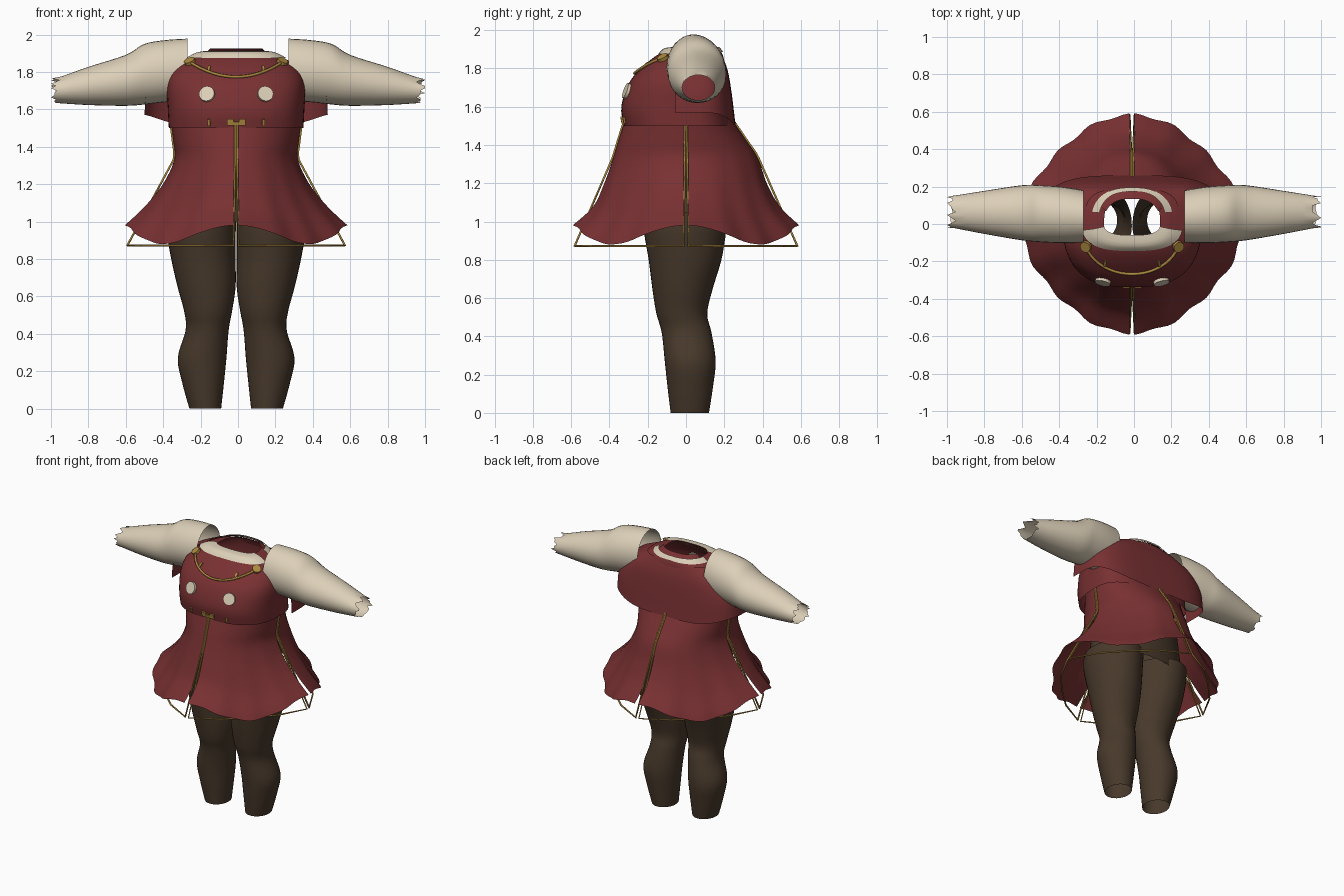
import bpy, bmesh, math, random
from math import sin, cos, pi, radians
from mathutils import Vector
from mathutils.bvhtree import BVHTree

random.seed(4)
cube = bpy.data.objects.get("Cube")
if cube:
    bpy.data.objects.remove(cube, do_unlink=True)

MID = -0.01  # body centre line


def material(name, rgb):
    m = bpy.data.materials.new(name)
    m.use_nodes = True
    m.diffuse_color = (*rgb, 1)
    m.node_tree.nodes["Principled BSDF"].inputs["Base Color"].default_value = (*rgb, 1)
    return m


RED = material("dark red cloth", (0.19, 0.03, 0.032))
CREAM = material("cream cloth", (0.72, 0.63, 0.48))
BROWN = material("brown tights", (0.065, 0.041, 0.024))
GOLD = material("gold trim", (0.42, 0.25, 0.05))


def spline(keys, u):
    """Catmull-Rom blend of key tuples, u from 0 to 1."""
    s = u * (len(keys) - 1)
    i = min(int(s), len(keys) - 2)
    f = s - i
    p = [keys[max(0, min(len(keys) - 1, i + k))] for k in (-1, 0, 1, 2)]
    return [b + 0.5 * f * (c - a + f * (2 * a - 5 * b + 4 * c - d + f * (3 * (b - c) + d - a)))
            for a, b, c, d in zip(*p)]


def loft(name, point, mat, rows=20, cols=48, start=0, end=2 * pi):
    """Sheet swept from point(u, angle); closed when the angle runs full circle."""
    closed = end - start > 6.28
    n = cols if closed else cols + 1
    bm = bmesh.new()
    grid = [[bm.verts.new(point(r / rows, start + (end - start) * c / cols)) for c in range(n)]
            for r in range(rows + 1)]
    for a, b in zip(grid, grid[1:]):
        for c in range(cols):
            d = (c + 1) % n
            bm.faces.new((a[c], a[d], b[d], b[c])).smooth = True
    bmesh.ops.recalc_face_normals(bm, faces=bm.faces)
    mesh = bpy.data.meshes.new(name)
    bm.to_mesh(mesh)
    bm.free()
    mesh.materials.append(mat)
    ob = bpy.data.objects.new(name, mesh)
    bpy.context.collection.objects.link(ob)
    return ob


def body_ring(keys, boxy=1.0):
    """Rings given as height, half width, front depth, back depth."""
    def point(u, t):
        z, w, front, back = spline(keys, u)
        x, y = cos(t), sin(t)
        x = math.copysign(abs(x) ** boxy, x)
        y = math.copysign(abs(y) ** boxy, y)
        return Vector((MID + w * x, y * (back if y > 0 else front), z))
    return point


def wire(name, pts, radius, mat=GOLD):
    cu = bpy.data.curves.new(name, "CURVE")
    cu.dimensions = "3D"
    cu.bevel_depth = radius
    cu.bevel_resolution = 1
    cu.use_fill_caps = True
    sp = cu.splines.new("POLY")
    sp.points.add(len(pts) - 1)
    for p, co in zip(sp.points, pts):
        p.co = (*co, 1)
    cu.materials.append(mat)
    ob = bpy.data.objects.new(name, cu)
    bpy.context.collection.objects.link(ob)


# Tights: two open legs joined by a hip tube
LEG = [(0, .165, .02, .085, .1), (.13, .176, .022, .11, .118), (.27, .182, .022, .13, .133),
       (.42, .155, .003, .115, .13), (.52, .15, -.022, .128, .133), (.65, .158, -.018, .155, .158),
       (.8, .175, -.005, .172, .19), (.95, .187, -.005, .185, .215), (1.05, .187, 0, .185, .22)]
for side, s in (("left", 1), ("right", -1)):
    def leg_point(u, t, s=s):
        z, xc, yc, rx, ry = spline(LEG, u)
        return (MID + s * (xc + rx * cos(t)), yc + ry * sin(t), z)
    loft(side + "_leg", leg_point, BROWN, 36, 36)
loft("hips", body_ring([(1.0, .372, .215, .215), (1.2, .33, .23, .23), (1.45, .3, .22, .2)]), BROWN, 10)

# Bodice
bodice = loft("bodice", body_ring([(1.5, .36, .325, .235), (1.6, .365, .338, .215), (1.72, .37, .3, .21),
                                   (1.8, .345, .235, .205), (1.86, .27, .165, .195),
                                   (1.89, .2, .11, .18), (1.9, .15, .08, .16)], .75), RED, 30, 64)

# Neck: cream collar in front, thin rim and red stand-up band behind
loft("front_collar", body_ring([(1.875, .27, .145, .1), (1.905, .21, .115, .1), (1.912, .15, .06, .1)], .75),
     CREAM, 6, 24, radians(188), radians(352))
loft("back_collar_rim", body_ring([(1.885, .22, .1, .195), (1.912, .18, .1, .175)], .8),
     CREAM, 3, 24, radians(15), radians(165))
loft("back_collar_band", body_ring([(1.9, .18, .1, .178), (1.925, .15, .1, .135)], .8),
     RED, 3, 24, radians(25), radians(155))

# Capelet over shoulders and back
cape_ring = body_ring([(1.875, .25, .1, .185), (1.8, .4, .2, .215), (1.7, .475, .24, .23), (1.57, .49, .25, .24)], .55)


def cape_point(u, t):
    p = cape_ring(u, t)
    drop = u * u * max(0, sin(t)) ** 3
    return p + Vector((0, .02 * drop, -.07 * drop))


loft("capelet", cape_point, RED, 12, 40, radians(-4), radians(184))

# Sleeves: hollow, with torn cuffs
SLEEVE = [(.27, .04, 1.81, .14, .168), (.38, .048, 1.805, .15, .166), (.5, .055, 1.788, .152, .162),
          (.6, .06, 1.755, .147, .136), (.8, .062, 1.725, .115, .102), (.97, .065, 1.7, .085, .066)]
for side, s in (("left", 1), ("right", -1)):
    tear = [random.choice((-.015, 0, .005, .012, .03)) for _ in range(32)]
    tear[5] = .03

    def sleeve_point(u, t, s=s, tear=tear):
        x, yc, zc, ry, rz = spline(SLEEVE, u)
        if u == 1:
            x += tear[round(t / (2 * pi) * 32) % 32]
        return (s * x, yc + ry * cos(t), zc + rz * sin(t))
    loft(side + "_sleeve", sleeve_point, CREAM, 20, 32)

# Skirt: four flared panels split at front, back and sides
skirt_ring = body_ring([(1.54, .35, .315, .235), (1.43, .335, .35, .31), (1.33, .33, .38, .375),
                        (1.2, .39, .425, .42), (1.08, .485, .48, .485), (.98, .588, .585, .585)])


def skirt_point(u, t):
    p = skirt_ring(u, t)
    w, diag = u ** 2, sin(2 * t) ** 2
    r = 1 - .06 * w * diag + .014 * w * cos(16 * t)
    return Vector((MID + (p.x - MID) * r, p.y * r, p.z - .1 * u ** 3 * diag))


names = ("back_left", "back_right", "front_right", "front_left")
for q, name in enumerate(names):
    a, b = q * pi / 2 + .022, (q + 1) * pi / 2 - .022
    loft("skirt_" + name, skirt_point, RED, 24, 24, a, b)

    # Gold piping down each slit and a loose frame under the hem
    def slit(t):
        pts = []
        for k in range(9):
            p = skirt_point(k * .05, t)
            out = Vector((p.x - MID, p.y, 0)).normalized()
            pts.append(p + out * .004)
        return pts

    def low(t, r):
        return Vector((MID + r * cos(t), r * sin(t), .872))
    m, e = (a + b) / 2, .006
    hem = [low(a, .582), low(a + .38, .52), low(m, .49), low(b - .38, .52), low(b, .582)]
    wire("trim_" + name, slit(a - e) + hem + slit(b + e)[::-1], .006)

# Bodice ornaments, seated on the cloth
deps = bpy.context.evaluated_depsgraph_get()
tree = BVHTree.FromObject(bodice, deps)


def on_front(x, z):
    hit, normal, _, _ = tree.ray_cast(Vector((x, -2, z)), Vector((0, 1, 0)))
    if hit is None:
        return Vector((x, -.15, z)), Vector((0, -1, 0))
    return hit, normal if normal.y < 0 else -normal


def disc(name, x, z, radius, depth, mat, sides=20):
    co, n = on_front(x, z)
    bpy.ops.mesh.primitive_cylinder_add(vertices=sides, radius=radius, depth=depth, location=co + n * .004,
                                        rotation=n.to_track_quat("Z", "Y").to_euler())
    ob = bpy.context.object
    ob.name = name
    ob.data.materials.append(mat)


def plate(name, x, z, w, h):
    co, n = on_front(x, z)
    bpy.ops.mesh.primitive_cube_add(size=1, location=co + n * .004, rotation=n.to_track_quat("Z", "Y").to_euler())
    ob = bpy.context.object
    ob.name = name
    ob.scale = (w, h, .009)
    ob.data.materials.append(GOLD)


for side, s in (("left", 1), ("right", -1)):
    disc(side + "_button", MID + s * .155, 1.68, .042, .02, CREAM)
    disc(side + "_chain_stud", MID + s * .245, 1.85, .03, .025, GOLD, 12)
    plate(side + "_chest_clip", MID + s * .145, 1.815, .014, .04)
    plate(side + "_waist_clip", MID + s * .145, 1.53, .014, .035)
    plate(side + "_buckle", MID + s * .032, 1.532, .034, .036)
plate("buckle_bar", MID, 1.525, .06, .018)

chain = []
for k in range(25):
    f = k / 12 - 1
    co, n = on_front(MID + f * .24, 1.77 + .075 * f * f)
    chain.append(co + n * .006)
wire("chest_chain", chain, .008)
